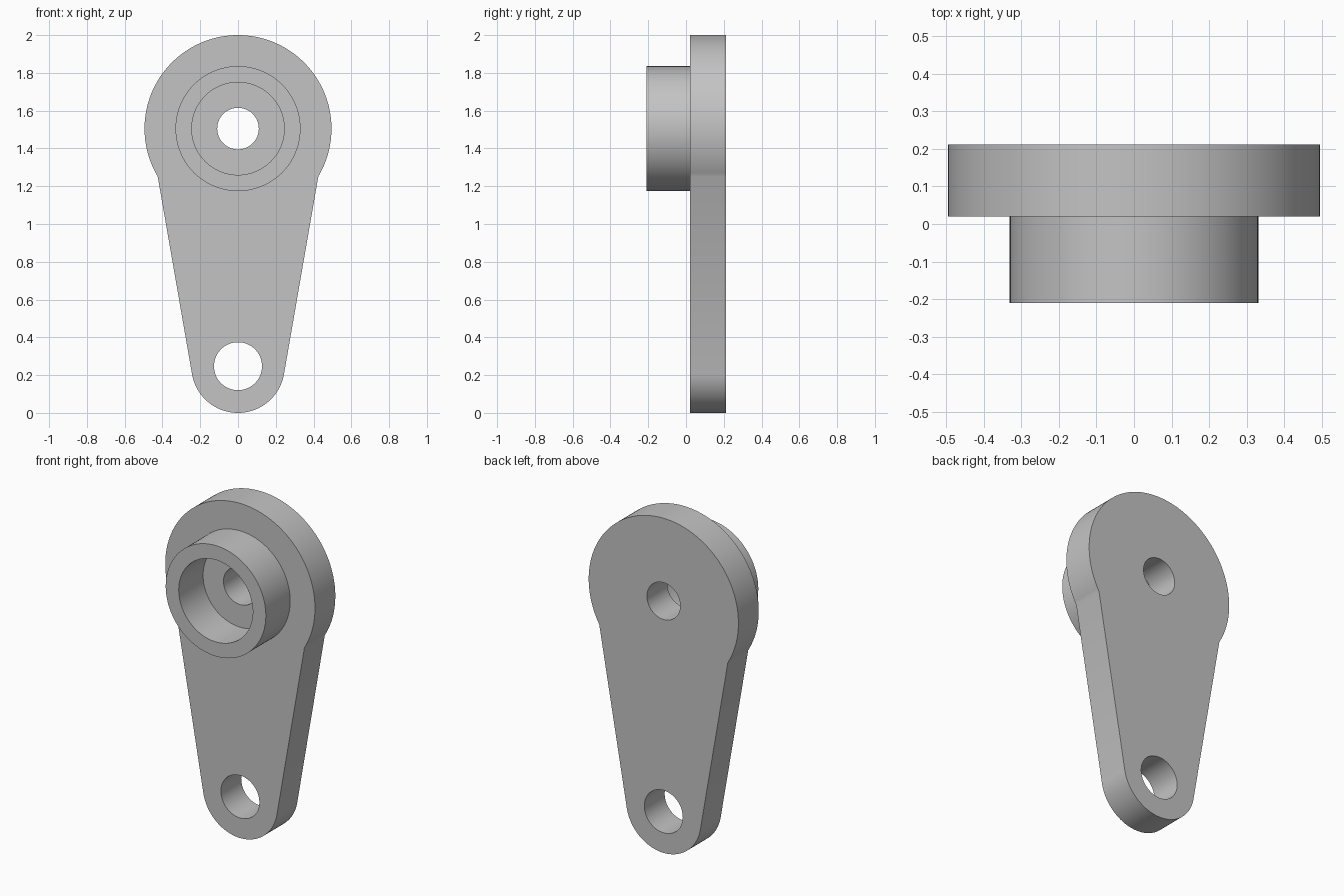
import bpy, bmesh
from math import sin, cos, pi, radians

cube = bpy.data.objects.get("Cube")
if cube:
    bpy.data.objects.remove(cube, do_unlink=True)

# Plain grey material
GREY = (0.55, 0.55, 0.55, 1)
grey = bpy.data.materials.new("plain grey")
grey.use_nodes = True
grey.diffuse_color = GREY
grey.node_tree.nodes["Principled BSDF"].inputs["Base Color"].default_value = GREY

HUB_Z, HUB_R = 1.505, 0.495      # large round end
TIP_Z, TIP_R = 0.247, 0.247      # small round end


def arc(z, r, start=0, end=2 * pi, n=96):
    """Points (x, z) along an arc, both ends included."""
    return [(r * cos(start + (end - start) * i / n),
             z + r * sin(start + (end - start) * i / n)) for i in range(n + 1)]


def circle(z, r):
    return arc(z, r)[:-1]


def slab(name, loops, front, back):
    """Fill an outline with holes and extrude it from front to back."""
    bm = bmesh.new()
    for pts in loops:
        vs = [bm.verts.new((x, front, z)) for x, z in pts]
        for a, b in zip(vs, vs[1:] + vs[:1]):
            bm.edges.new((a, b))
    bmesh.ops.triangle_fill(bm, edges=bm.edges[:], use_beauty=True, normal=(0, -1, 0))
    out = bmesh.ops.extrude_face_region(bm, geom=bm.faces[:])
    moved = [g for g in out["geom"] if isinstance(g, bmesh.types.BMVert)]
    bmesh.ops.translate(bm, verts=moved, vec=(0, back - front, 0))
    bmesh.ops.recalc_face_normals(bm, faces=bm.faces[:])
    mesh = bpy.data.meshes.new(name)
    bm.to_mesh(mesh)
    bm.free()
    mesh.materials.append(grey)
    obj = bpy.data.objects.new(name, mesh)
    bpy.context.collection.objects.link(obj)
    bpy.ops.object.select_all(action='DESELECT')
    obj.select_set(True)
    bpy.context.view_layer.objects.active = obj
    bpy.ops.object.shade_smooth_by_angle(angle=radians(20))
    return obj


# Lever plate: two round ends joined by straight tapering sides, with two holes
corner = radians(30.8)           # where the sides meet the large end
taper = radians(10)              # sides run tangent to the small end
outline = (arc(HUB_Z, HUB_R, -corner, pi + corner)
           + arc(TIP_Z, TIP_R, pi + taper, 2 * pi - taper, 64))
slab("lever_plate", [outline, circle(HUB_Z, 0.11), circle(TIP_Z, 0.127)], 0.02, 0.212)

# Hollow round boss on the front of the large end
slab("boss_ring", [circle(HUB_Z, 0.331), circle(HUB_Z, 0.245)], -0.21, 0.02)
